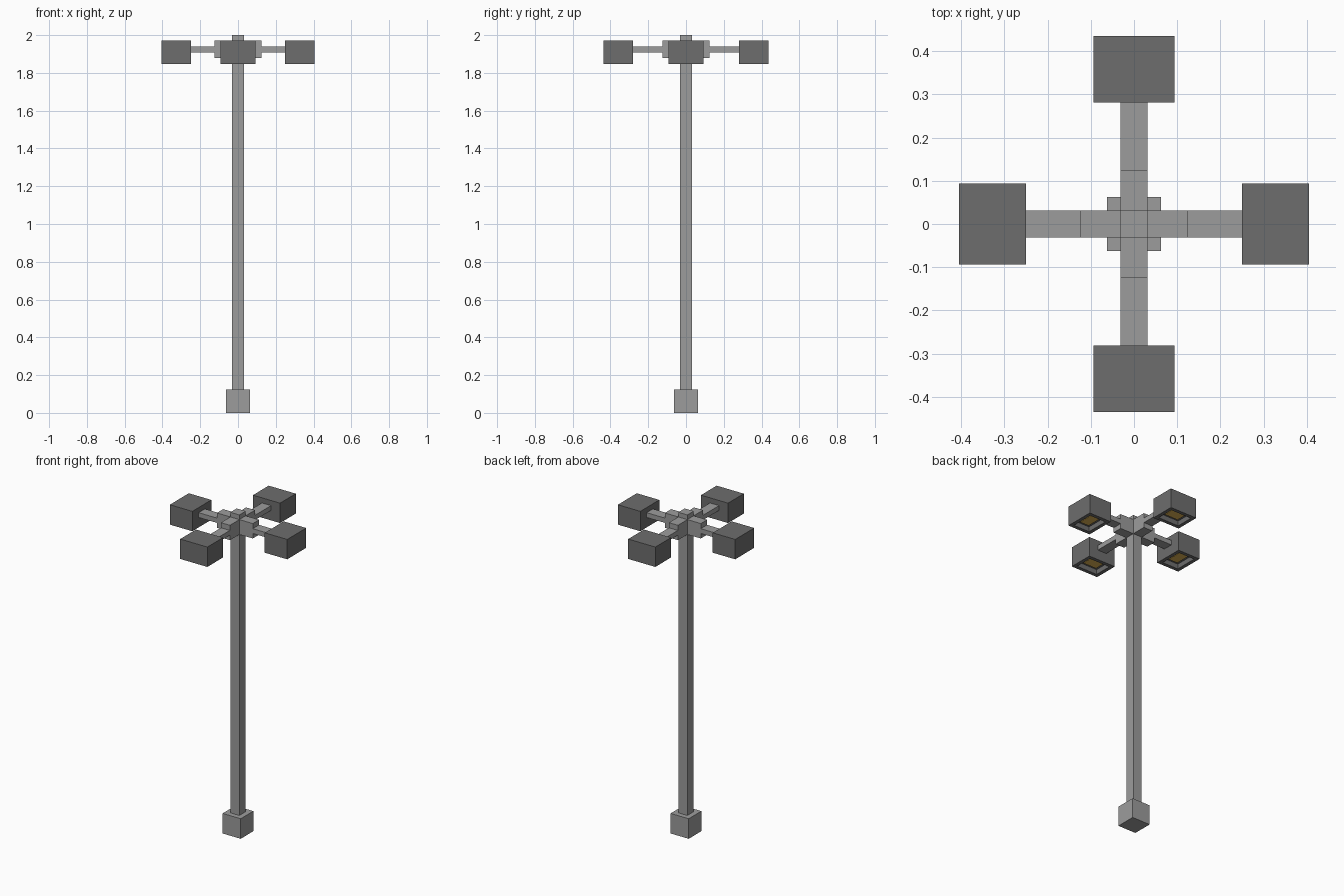
import bpy, bmesh
from mathutils import Vector

if "Cube" in bpy.data.objects:
    bpy.data.objects.remove(bpy.data.objects["Cube"])


def material(name, rgb):
    m = bpy.data.materials.new(name)
    m.diffuse_color = (*rgb, 1.0)
    m.use_nodes = True
    m.node_tree.nodes["Principled BSDF"].inputs["Base Color"].default_value = m.diffuse_color
    return m


steel = material("light grey steel", (0.335, 0.335, 0.335))
dark = material("dark grey housing", (0.155, 0.155, 0.155))
glow = material("warm yellow light", (0.72, 0.45, 0.09))


def box(name, lo, hi, mat, recess=None):
    """Box between two corners; recess = (rim, depth) sinks the underside."""
    lo, hi = Vector(lo), Vector(hi)
    bm = bmesh.new()
    bmesh.ops.create_cube(bm, size=1)
    for v in bm.verts:
        v.co = Vector(((lo[i] + hi[i]) / 2 + v.co[i] * (hi[i] - lo[i]) for i in range(3)))
    bm.normal_update()
    if recess:
        rim, depth = recess
        under = min(bm.faces, key=lambda f: f.normal.z)
        bmesh.ops.inset_region(bm, faces=[under], thickness=rim)
        # extrude the inner face straight up into the housing
        up = bmesh.ops.extrude_discrete_faces(bm, faces=[under])["faces"][0]
        for v in up.verts:
            v.co.z += depth
        bmesh.ops.recalc_face_normals(bm, faces=bm.faces)
    me = bpy.data.meshes.new(name)
    bm.to_mesh(me)
    bm.free()
    me.materials.append(mat)
    ob = bpy.data.objects.new(name, me)
    bpy.context.collection.objects.link(ob)
    return ob


def side_box(name, side, near, far, half, z0, z1, mat, recess=None):
    """Box reaching outward along one of the four directions."""
    dx, dy = side
    a = Vector((dx * near - abs(dy) * half, dy * near - abs(dx) * half))
    b = Vector((dx * far + abs(dy) * half, dy * far + abs(dx) * half))
    lo = (min(a.x, b.x), min(a.y, b.y), z0)
    hi = (max(a.x, b.x), max(a.y, b.y), z1)
    return box(name, lo, hi, mat, recess)


# foot block and pole
box("foot_block", (-0.0625, -0.0625, 0), (0.0625, 0.0625, 0.125), steel)
box("pole", (-0.031, -0.031, 0.125), (0.031, 0.031, 2.0), steel)

# four arms with lamps; the front and back lamps sit a little further out
for label, side, start in (("right", (1, 0), 0.25), ("left", (-1, 0), 0.25),
                           ("back", (0, 1), 0.281), ("front", (0, -1), 0.281)):
    end = start + 0.155
    side_box(label + "_bracket", side, 0.031, 0.124, 0.031, 1.878, 1.971, steel)
    side_box(label + "_arm", side, 0.124, start, 0.031, 1.909, 1.939, steel)
    side_box(label + "_lamp_housing", side, start, end, 0.0935, 1.847, 1.971, dark,
             recess=(0.031, 0.031))
    # glowing panel hanging inside the recess
    side_box(label + "_light_panel", side, start + 0.046, end - 0.046, 0.047,
             1.866, 1.878, glow)
